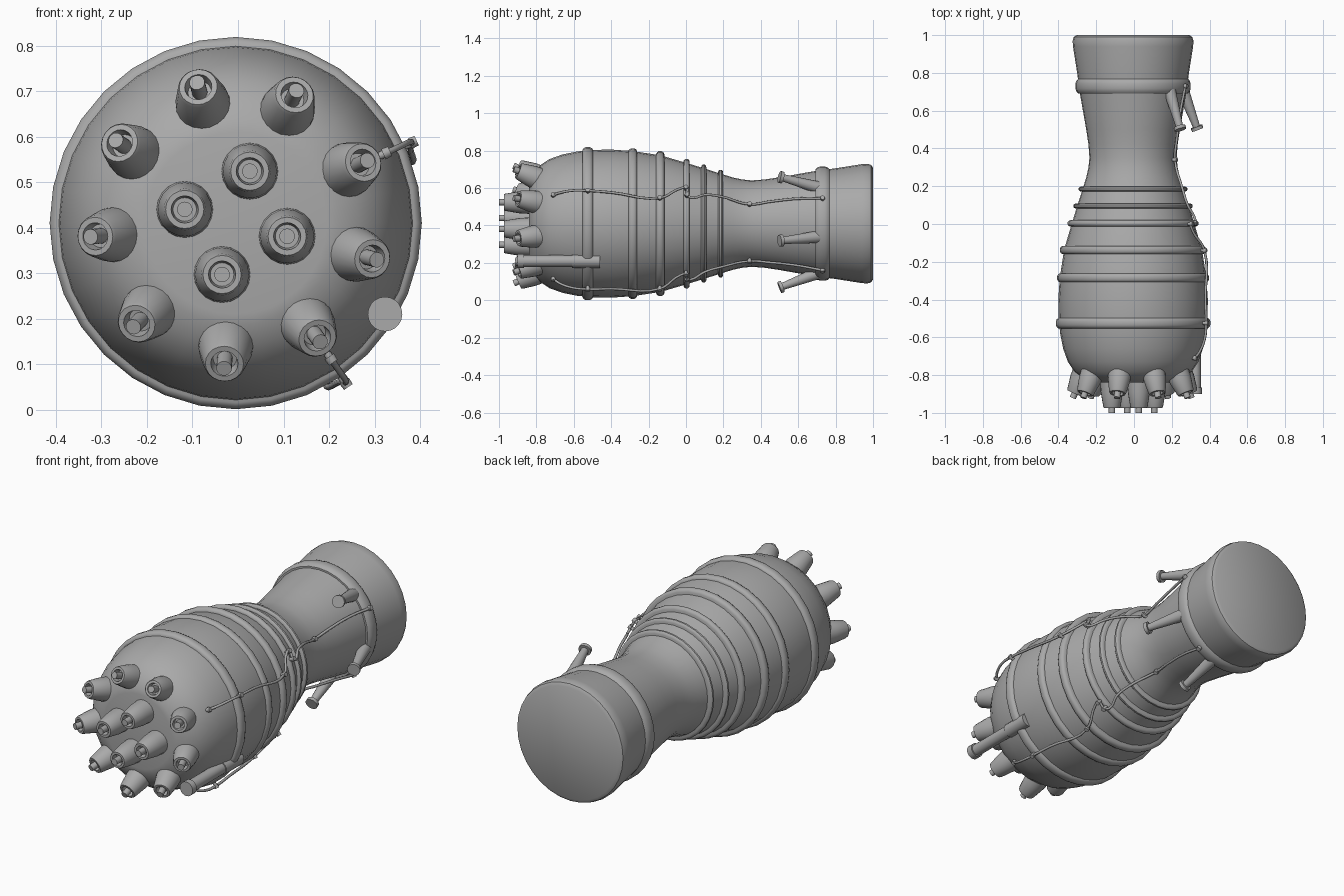
import bpy, bmesh, math
from mathutils import Vector

if "Cube" in bpy.data.objects:
    bpy.data.objects.remove(bpy.data.objects["Cube"], do_unlink=True)

grey = bpy.data.materials.new("plain grey")
grey.use_nodes = True
grey.diffuse_color = (0.4, 0.4, 0.4, 1)
grey.node_tree.nodes["Principled BSDF"].inputs["Base Color"].default_value = (0.4, 0.4, 0.4, 1)

CX, CZ = -0.005, 0.41


def around(y, radius, degrees):
    """Point at a radius and angle around the long axis."""
    a = math.radians(degrees)
    return Vector((CX + radius * math.cos(a), y, CZ + radius * math.sin(a)))


def finish(obj, angle=40):
    bpy.ops.object.select_all(action="DESELECT")
    obj.select_set(True)
    bpy.context.view_layer.objects.active = obj
    if obj.type == "CURVE":
        bpy.ops.object.convert(target="MESH")
    bpy.ops.object.shade_smooth_by_angle(angle=math.radians(angle))


def lathe(name, profile, origin, direction, sides=20):
    """Turn (distance, radius) pairs around a direction; both ends are capped."""
    bm = bmesh.new()
    loops = []
    for d, r in profile:
        loops.append([bm.verts.new((r * math.cos(2 * math.pi * i / sides),
                                    r * math.sin(2 * math.pi * i / sides), d))
                      for i in range(sides)])
    for low, high in zip(loops, loops[1:]):
        for i in range(sides):
            j = (i + 1) % sides
            bm.faces.new((low[i], low[j], high[j], high[i]))
    bm.faces.new(loops[0][::-1])
    bm.faces.new(loops[-1])
    bmesh.ops.recalc_face_normals(bm, faces=bm.faces)
    mesh = bpy.data.meshes.new(name)
    bm.to_mesh(mesh)
    bm.free()
    mesh.materials.append(grey)
    obj = bpy.data.objects.new(name, mesh)
    bpy.context.collection.objects.link(obj)
    obj.location = origin
    obj.rotation_euler = Vector(direction).to_track_quat("Z", "Y").to_euler()
    finish(obj)
    return obj


AXIS = Vector((0, 1, 0))
CENTRE = Vector((CX, 0, CZ))

# Main vessel
lathe("vessel", [
    (-0.84, 0.2), (-0.835, 0.225), (-0.815, 0.27), (-0.78, 0.312), (-0.73, 0.345),
    (-0.66, 0.37), (-0.58, 0.386), (-0.5, 0.394), (-0.4, 0.396), (-0.285, 0.388),
    (-0.135, 0.365), (0, 0.325), (0.095, 0.296), (0.185, 0.267), (0.25, 0.247),
    (0.3, 0.236), (0.35, 0.231), (0.42, 0.236), (0.5, 0.248), (0.7, 0.283),
    (0.8, 0.296), (0.94, 0.318), (0.97, 0.32), (0.99, 0.314), (1, 0.298)],
    CENTRE, AXIS, 32)

# Hoops around the vessel: position, outer radius, half width
hoops = [(-0.525, 0.409, 0.028), (-0.285, 0.402, 0.024), (-0.138, 0.387, 0.022),
         (0.003, 0.346, 0.017), (0.095, 0.316, 0.014), (0.185, 0.288, 0.014),
         (0.73, 0.305, 0.038)]
for y, r, w in hoops:
    lathe("hoop", [(y - w, r - 0.04), (y - w, r - 0.014), (y - w * 0.75, r - 0.005),
                   (y - w * 0.35, r), (y + w * 0.35, r), (y + w * 0.75, r - 0.005),
                   (y + w, r - 0.014), (y + w, r - 0.04)], CENTRE, AXIS, 32)


# Nozzles with a recessed mouth and a central pin
def nozzle(name, base, tip):
    n = (tip - base).length
    lathe(name, [(0, 0.063), (n * 0.45, 0.059), (n - 0.008, 0.046), (n, 0.042),
                 (n, 0.03), (n - 0.03, 0.026), (n - 0.03, 0.017), (n + 0.026, 0.017)],
          base, tip - base)


for x, z in [(0.026, 0.524), (-0.117, 0.44), (0.108, 0.381), (-0.035, 0.297)]:
    nozzle("inner_nozzle", Vector((x, -0.82, z)), Vector((x, -0.974, z)))
for k in range(9):
    angle = -94.6 + 40 * k
    nozzle("outer_nozzle", around(-0.765, 0.252, angle), around(-0.897, 0.31, angle))

# Flanged struts at the rear
for angle in (45, -15, -75):
    base, tip = around(0.72, 0.268, angle), around(0.505, 0.352, angle)
    n = (tip - base).length
    lathe("strut", [(0, 0.034), (n - 0.012, 0.019), (n - 0.012, 0.032), (n + 0.006, 0.032)],
          base, tip - base, 16)

# Side pipe
lathe("side_pipe", [(-0.9, 0.038), (-0.865, 0.038), (-0.865, 0.031), (-0.61, 0.031),
                    (-0.61, 0.036), (-0.46, 0.036)], (0.323, 0, 0.21), AXIS)


# Cables running along the vessel, held by clamps
path = [(-0.71, 0.362, 25), (-0.67, 0.393, 25), (-0.6, 0.42, 25), (-0.525, 0.425, 24.5),
        (-0.4, 0.418, 23.5), (-0.14, 0.402, 20), (-0.03, 0.365, 31), (0, 0.362, 32),
        (0.008, 0.362, 25), (0.03, 0.355, 23), (0.1, 0.328, 28), (0.19, 0.298, 29),
        (0.34, 0.245, 25), (0.45, 0.26, 27), (0.6, 0.285, 28), (0.73, 0.308, 26)]
clamps = [(-0.71, 0.362, 25), (-0.525, 0.425, 24.5), (-0.14, 0.402, 20),
          (0, 0.362, 32), (0.005, 0.362, 25), (0.34, 0.245, 25), (0.73, 0.308, 26)]
for turn in (0, -80):
    curve = bpy.data.curves.new("cable", "CURVE")
    curve.dimensions = "3D"
    curve.bevel_depth = 0.007
    curve.bevel_resolution = 2
    curve.resolution_u = 5
    curve.use_fill_caps = True
    curve.materials.append(grey)
    spline = curve.splines.new("BEZIER")
    spline.bezier_points.add(len(path) - 1)
    for point, (y, r, a) in zip(spline.bezier_points, path):
        point.co = around(y, r, a + turn)
        point.handle_left_type = point.handle_right_type = "AUTO"
    cable = bpy.data.objects.new("cable", curve)
    bpy.context.collection.objects.link(cable)
    finish(cable, 60)
    for y, r, a in clamps:
        foot, head = around(y, r - 0.04, a + turn), around(y, r, a + turn)
        lathe("clamp", [(0, 0.009), (0.036, 0.009), (0.036, 0.013), (0.052, 0.012)],
              foot, head - foot, 10)
